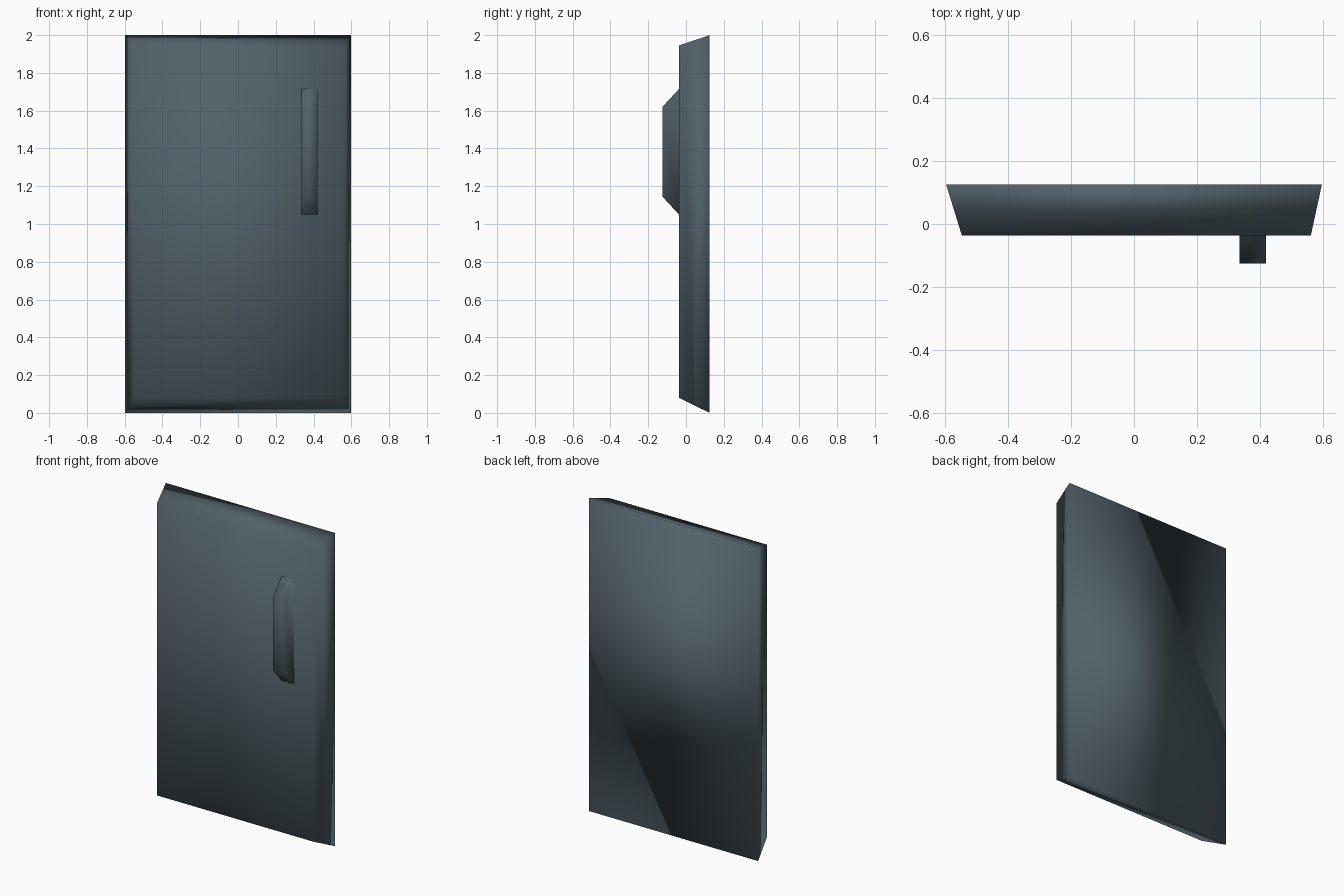
import bpy, bmesh

if "Cube" in bpy.data.objects:
    bpy.data.objects.remove(bpy.data.objects["Cube"])

steel = bpy.data.materials.new("dark_blue_grey_steel")
steel.diffuse_color = (0.084, 0.119, 0.141, 1)
steel.use_nodes = True
steel.node_tree.nodes["Principled BSDF"].inputs["Base Color"].default_value = steel.diffuse_color


def ring(t):
    """Rectangle through the tapering slab: t = 0 at the back, 1 at the front."""
    def mix(a, b):
        return a + (b - a) * t
    return (mix(0.125, -0.037), mix(-0.597, -0.547), mix(0.597, 0.562),
            mix(0, 0.08), mix(2, 1.945))


def tapered_block(name, back, front, cap_back=True, cap_front=True):
    """Smooth block between two rectangles (y, x0, x1, z0, z1)."""
    bm = bmesh.new()
    loops = []
    for y, x0, x1, z0, z1 in (back, front):
        loops.append([bm.verts.new((x, y, z)) for x, z in
                      ((x0, z0), (x1, z0), (x1, z1), (x0, z1))])
    for i in range(4):
        j = (i + 1) % 4
        bm.faces.new((loops[0][i], loops[0][j], loops[1][j], loops[1][i]))
    if cap_back:
        bm.faces.new(loops[0])
    if cap_front:
        bm.faces.new(loops[1])
    bmesh.ops.recalc_face_normals(bm, faces=bm.faces)
    # An open shell has no inside, so make sure its cap faces outwards
    cap = bm.faces[:][-1]
    cap.normal_update()
    want = -1 if cap_front else 1
    if cap.normal.y * want < 0:
        bmesh.ops.reverse_faces(bm, faces=bm.faces)
    for f in bm.faces:
        f.smooth = True
    mesh = bpy.data.meshes.new(name)
    bm.to_mesh(mesh)
    bm.free()
    mesh.materials.append(steel)
    ob = bpy.data.objects.new(name, mesh)
    bpy.context.collection.objects.link(ob)


# Door slab in two shells, shaded separately along the middle seam
tapered_block("door_back", ring(0), ring(0.5), cap_front=False)
tapered_block("door_front", ring(0.5), ring(1), cap_back=False)

# Pull handle with sloped ends
tapered_block("handle", (-0.037, 0.335, 0.42, 1.05, 1.715),
              (-0.125, 0.335, 0.42, 1.145, 1.62), cap_back=False)
